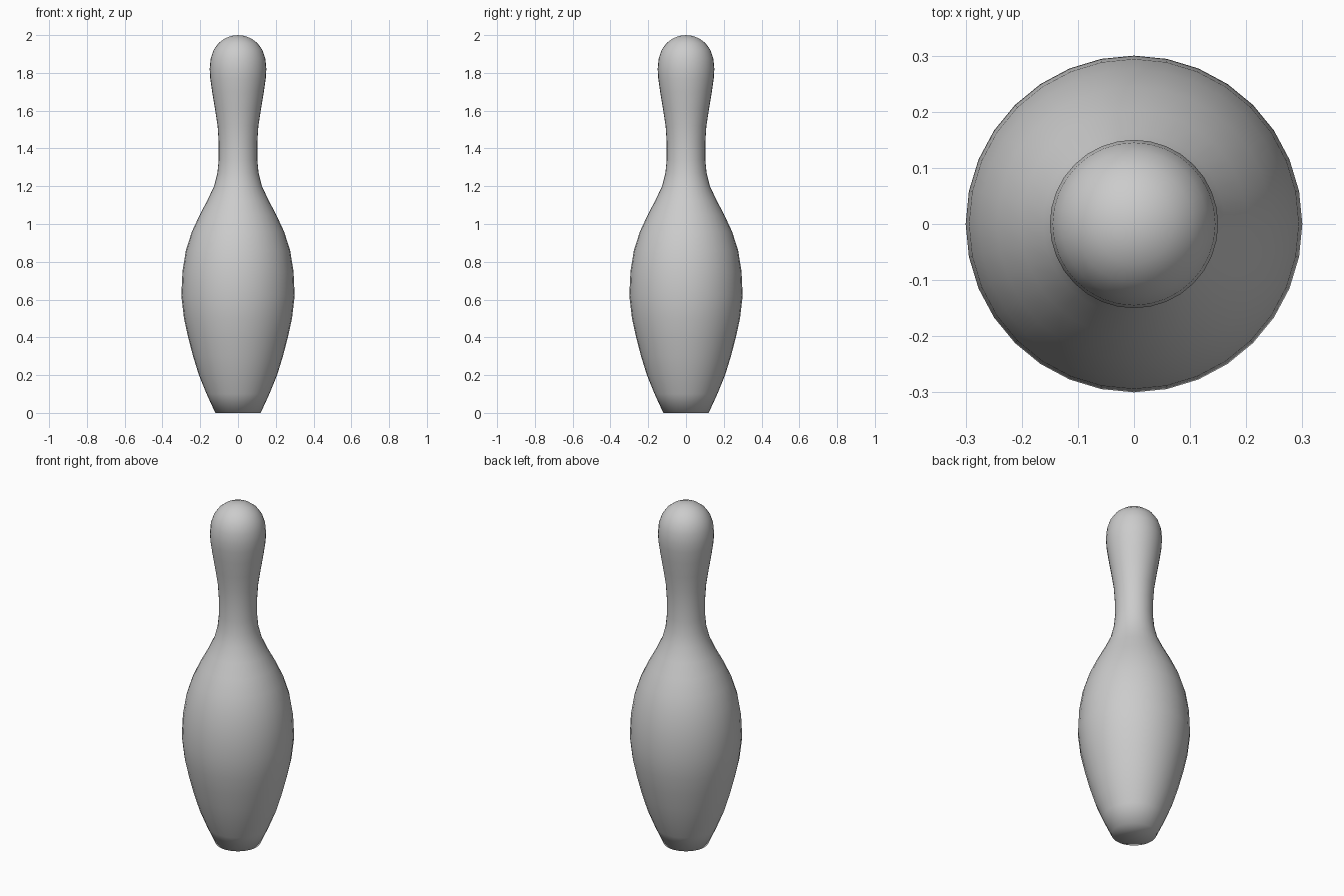
import bpy, bmesh
from math import cos, sin, tau

if "Cube" in bpy.data.objects:
    bpy.data.objects.remove(bpy.data.objects["Cube"])

SEGMENTS = 32

# Side profile as (radius, height), base to crown
profile = [
    (0.12, 0.0), (0.166, 0.1), (0.207, 0.2), (0.238, 0.3), (0.264, 0.4),
    (0.286, 0.5), (0.30, 0.62), (0.294, 0.75), (0.276, 0.86), (0.244, 0.96),
    (0.202, 1.05), (0.162, 1.125), (0.127, 1.2), (0.109, 1.27),
    (0.102, 1.34), (0.102, 1.43), (0.108, 1.52), (0.122, 1.61),
    (0.137, 1.7), (0.147, 1.77), (0.15, 1.82), (0.145, 1.875),
    (0.13, 1.92), (0.104, 1.957), (0.071, 1.982), (0.035, 1.996),
]

# Lathe the profile into rings
bm = bmesh.new()
rings = [[bm.verts.new((r * cos(tau * i / SEGMENTS), r * sin(tau * i / SEGMENTS), z))
          for i in range(SEGMENTS)] for r, z in profile]
for low, high in zip(rings, rings[1:]):
    for i in range(SEGMENTS):
        j = (i + 1) % SEGMENTS
        bm.faces.new((low[i], low[j], high[j], high[i]))

# Crown fan and flat base
tip = bm.verts.new((0, 0, 2.0))
for i in range(SEGMENTS):
    bm.faces.new((rings[-1][i], rings[-1][(i + 1) % SEGMENTS], tip))
bm.faces.new(rings[0][::-1])

# Smooth shading all over, including the rim of the base
for face in bm.faces:
    face.smooth = True

mesh = bpy.data.meshes.new("bowling_pin")
bm.to_mesh(mesh)
bm.free()
bpy.context.collection.objects.link(bpy.data.objects.new("bowling_pin", mesh))
